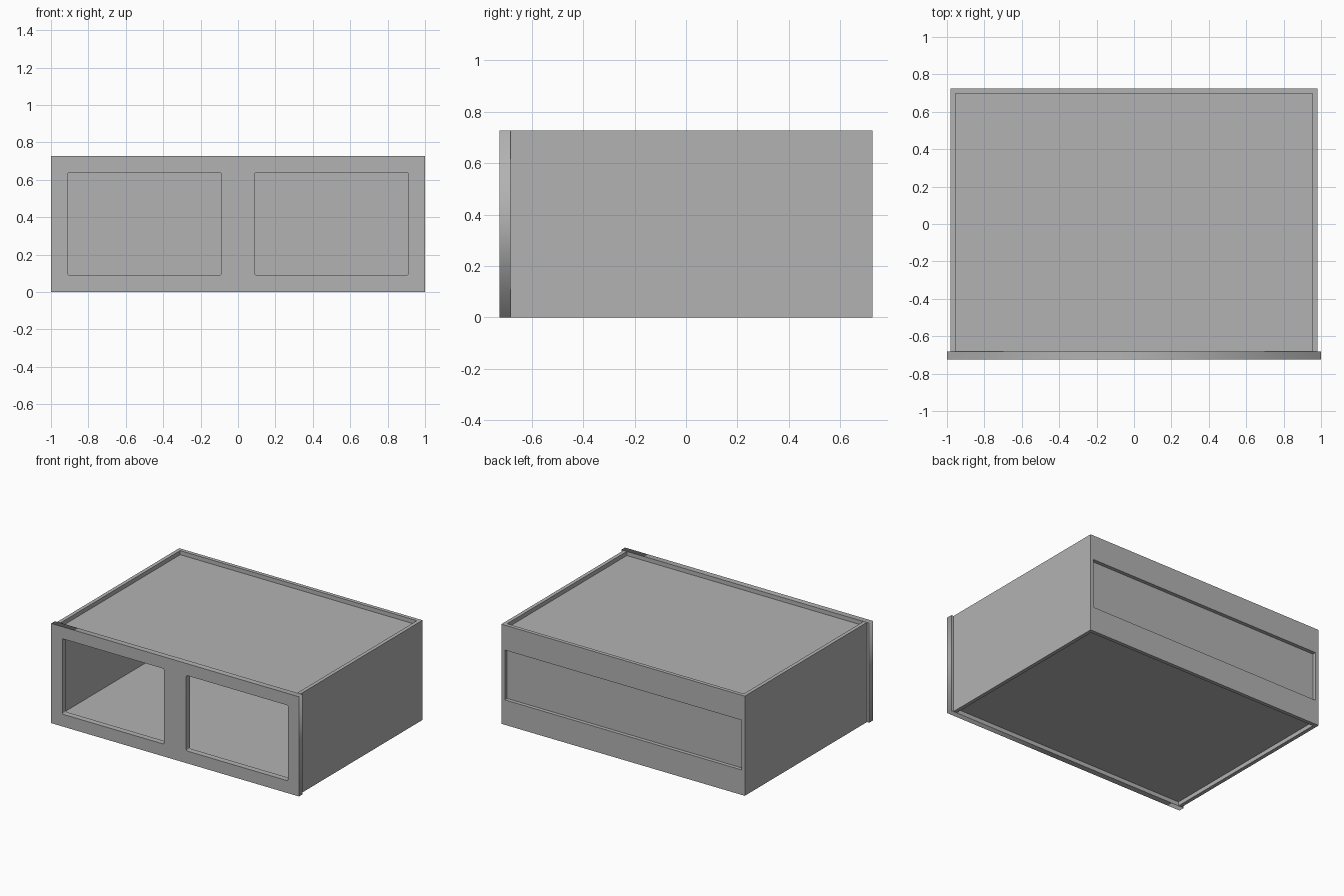
import bpy
import math

if "Cube" in bpy.data.objects:
    bpy.data.objects.remove(bpy.data.objects["Cube"], do_unlink=True)

# Overall sizes
HEIGHT = 0.727
FRONT, BACK = -0.725, 0.725
FRAME_BACK = -0.682
SIDE_OUT, SIDE_IN = 0.982, 0.955
BOARD = 0.027
BACK_IN = BACK - BOARD
RECESS = 0.03

grey = bpy.data.materials.new("plain grey")
grey.use_nodes = True
grey.diffuse_color = (0.45, 0.45, 0.45, 1)
grey.node_tree.nodes["Principled BSDF"].inputs["Base Color"].default_value = grey.diffuse_color


def board(name, x, y, z):
    """Box spanning the given (low, high) ranges."""
    bpy.ops.mesh.primitive_cube_add(size=1)
    ob = bpy.context.object
    ob.name = name
    for v in ob.data.vertices:
        v.co = [a + (b - a) * (c + 0.5) for (a, b), c in zip((x, y, z), v.co)]
    ob.data.materials.append(grey)
    return ob


def rounded_rect(x0, x1, z0, z1, r, steps=4):
    """Outline of a rectangle; sharp corners when r is 0."""
    if r == 0:
        return [(x0, z0), (x1, z0), (x1, z1), (x0, z1)]
    corners = [(x1 - r, z1 - r), (x0 + r, z1 - r), (x0 + r, z0 + r), (x1 - r, z0 + r)]
    points = []
    for i, (cx, cz) in enumerate(corners):
        for s in range(steps + 1):
            a = (i + s / steps) * math.pi / 2
            points.append((cx + r * math.cos(a), cz + r * math.sin(a)))
    return points


# Front frame with two rounded openings
outline = bpy.data.curves.new("front_frame_outline", "CURVE")
outline.dimensions = "2D"
outline.fill_mode = "BOTH"
outline.extrude = (FRAME_BACK - FRONT) / 2
loops = [rounded_rect(-1, 1, 0, HEIGHT, 0),
         rounded_rect(-0.91, -0.09, 0.09, 0.64, 0.01),
         rounded_rect(0.09, 0.91, 0.09, 0.64, 0.01)]
for pts in loops:
    spline = outline.splines.new("POLY")
    spline.points.add(len(pts) - 1)
    for p, (x, z) in zip(spline.points, pts):
        p.co = (x, z, 0, 1)
    spline.use_cyclic_u = True
outline.materials.append(grey)
frame = bpy.data.objects.new("front_frame", outline)
bpy.context.collection.objects.link(frame)
frame.rotation_euler.x = math.pi / 2
frame.location.y = (FRONT + FRAME_BACK) / 2
bpy.ops.object.select_all(action="DESELECT")
frame.select_set(True)
bpy.context.view_layer.objects.active = frame
bpy.ops.object.convert(target="MESH")

# Side panels
board("left_side", (SIDE_IN, SIDE_OUT), (FRAME_BACK, BACK), (0, HEIGHT))
board("right_side", (-SIDE_OUT, -SIDE_IN), (FRAME_BACK, BACK), (0, HEIGHT))

# Recessed top and bottom panels
inner_x = (-SIDE_IN, SIDE_IN)
inner_y = (FRAME_BACK, BACK_IN)
board("bottom_panel", inner_x, inner_y, (RECESS, 2 * RECESS))
board("top_panel", inner_x, inner_y, (HEIGHT - 2 * RECESS, HEIGHT - RECESS))

# Back rails with the recessed back panel between them
board("lower_back_rail", inner_x, (BACK_IN, BACK), (0, 0.182))
board("upper_back_rail", inner_x, (BACK_IN, BACK), (0.545, HEIGHT))
board("back_panel", inner_x, (BACK_IN - BOARD, BACK_IN), (2 * RECESS, HEIGHT - 2 * RECESS))
